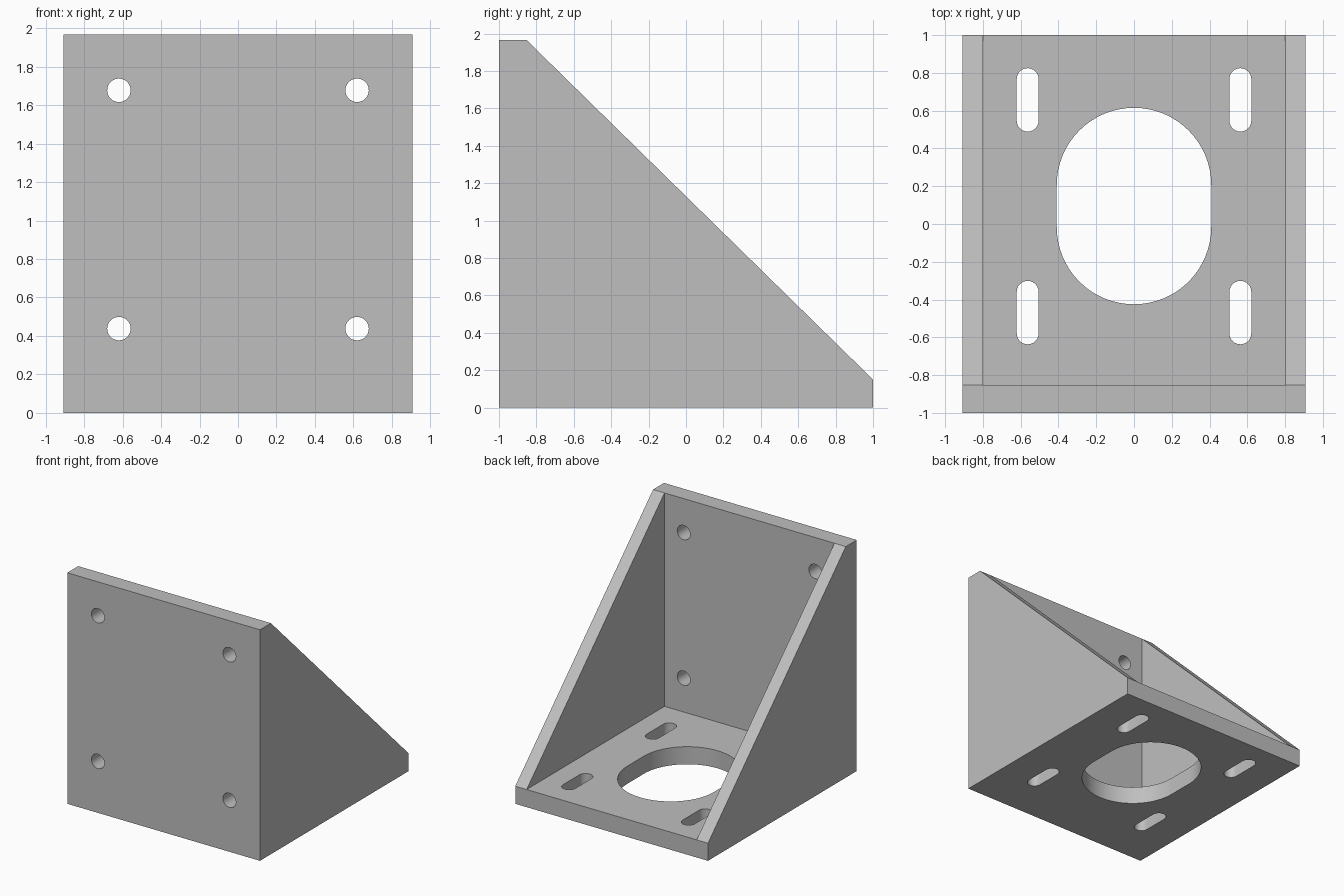
import bpy, bmesh, math
from mathutils import Vector

if "Cube" in bpy.data.objects:
    bpy.data.objects.remove(bpy.data.objects["Cube"])

W, H = 0.907, 1.966          # half width, height
FLOOR, BACK, RIB = 0.15, -0.853, 0.80   # floor top, plate inner face, rib inner face


def prism(name, points, direction):
    """Extrude a closed 3D outline along a direction."""
    bm = bmesh.new()
    face = bm.faces.new([bm.verts.new(p) for p in points])
    new = bmesh.ops.extrude_face_region(bm, geom=[face])["geom"]
    bmesh.ops.translate(bm, vec=Vector(direction),
                        verts=[v for v in new if isinstance(v, bmesh.types.BMVert)])
    bmesh.ops.recalc_face_normals(bm, faces=bm.faces)
    mesh = bpy.data.meshes.new(name)
    bm.to_mesh(mesh)
    bm.free()
    obj = bpy.data.objects.new(name, mesh)
    bpy.context.collection.objects.link(obj)
    return obj


def slot(cx, cy, radius, half, steps):
    """Rounded slot outline, straight sides along the second axis."""
    pts = []
    for offset, start in ((half, 0), (-half, math.pi)):
        for i in range(steps + 1):
            a = start + math.pi * i / steps
            pts.append((cx + radius * math.cos(a), cy + offset + radius * math.sin(a)))
    return pts


def circle(cx, cy, radius, steps):
    return [(cx + radius * math.cos(math.tau * i / steps),
             cy + radius * math.sin(math.tau * i / steps)) for i in range(steps)]


# Solid bracket from its side profile
profile = [(-1, 0), (1, 0), (1, FLOOR), (BACK, H), (-1, H)]
bracket = prism("angle_bracket", [(-W, y, z) for y, z in profile], (2 * W, 0, 0))

# Open pocket between the two side ribs
pocket = [(BACK, FLOOR), (1.5, FLOOR), (1.5, 2.5), (BACK, 2.5)]
cutters = [prism("pocket_cutter", [(-RIB, y, z) for y, z in pocket], (2 * RIB, 0, 0))]

# Large oval opening in the floor
floor_shapes = [slot(0, 0.095, 0.409, 0.111, 32)]
# Four floor slots and four mounting holes in the upright plate
for x in (-1, 1):
    for y in (0.657, -0.469):
        floor_shapes.append(slot(0.563 * x, y, 0.058, 0.110, 12))
    for z in (0.438, 1.677):
        cutters.append(prism("hole_cutter", [(a, -1.1, b) for a, b in
                             circle(0.619 * x, z, 0.061, 32)], (0, 0.35, 0)))
for shape in floor_shapes:
    cutters.append(prism("slot_cutter", [(a, b, -0.1) for a, b in shape], (0, 0, 0.35)))

# Cut everything, then remove the cutters
bpy.context.view_layer.objects.active = bracket
bracket.select_set(True)
for cutter in cutters:
    cutter.hide_render = True
    mod = bracket.modifiers.new("cut", 'BOOLEAN')
    mod.operation, mod.solver, mod.object = 'DIFFERENCE', 'EXACT', cutter
    bpy.ops.object.modifier_apply(modifier=mod.name)
    bpy.data.objects.remove(cutter)

# Single grey finish, smooth hole walls
grey = bpy.data.materials.new("light_grey")
grey.diffuse_color = (0.52, 0.52, 0.52, 1)
grey.use_nodes = True
grey.node_tree.nodes["Principled BSDF"].inputs["Base Color"].default_value = grey.diffuse_color
bracket.data.materials.clear()
bracket.data.materials.append(grey)
bpy.ops.object.shade_smooth_by_angle(angle=math.radians(30))
